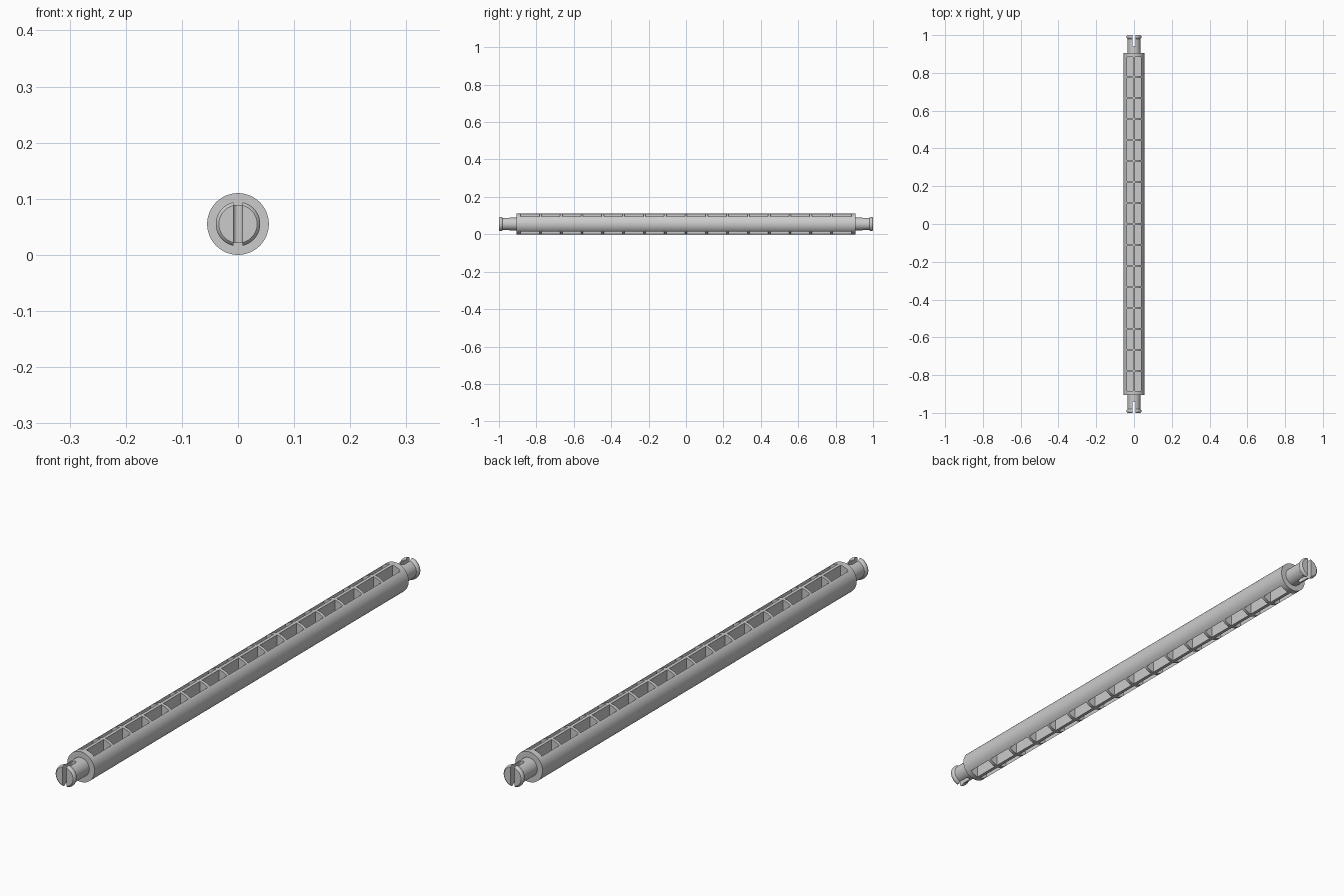
import bpy, bmesh, math
from mathutils import Matrix, Vector

if "Cube" in bpy.data.objects:
    bpy.data.objects.remove(bpy.data.objects["Cube"])

R, ZC, HALF = 0.055, 0.055, 0.906     # body radius, axis height, half length
N, PITCH, GAP = 16, 0.1112, 0.012     # pockets along the length
WEB, WALL, FLOOR = 0.006, 0.037, 0.007


def new_object(name, bm):
    bmesh.ops.recalc_face_normals(bm, faces=bm.faces)
    me = bpy.data.meshes.new(name)
    bm.to_mesh(me)
    bm.free()
    ob = bpy.data.objects.new(name, me)
    bpy.context.collection.objects.link(ob)
    return ob


def lathe(name, profile, seg=64):
    """Closed solid turned round the y axis from (y, radius) points."""
    bm = bmesh.new()
    rings = []
    for y, r in profile:
        rings.append([bm.verts.new((r * math.cos(2 * math.pi * i / seg), y,
                                    ZC + r * math.sin(2 * math.pi * i / seg)))
                      for i in range(seg)])
    for a, b in zip(rings, rings[1:]):
        for i in range(seg):
            j = (i + 1) % seg
            bm.faces.new((a[i], a[j], b[j], b[i]))
    bm.faces.new(rings[0])
    bm.faces.new(rings[-1])
    return new_object(name, bm)


def add_box(bm, lo, hi):
    lo, hi = Vector(lo), Vector(hi)
    m = Matrix.Translation((lo + hi) / 2) @ Matrix.Diagonal((*(hi - lo), 1))
    bmesh.ops.create_cube(bm, size=1, matrix=m)


def carve(ob, cutter):
    mod = ob.modifiers.new("carve", 'BOOLEAN')
    mod.operation, mod.solver, mod.object = 'DIFFERENCE', 'EXACT', cutter
    bpy.ops.object.select_all(action='DESELECT')
    bpy.context.view_layer.objects.active = ob
    ob.select_set(True)
    bpy.ops.object.modifier_apply(modifier=mod.name)
    bpy.data.objects.remove(cutter)
    bpy.ops.object.shade_smooth_by_angle(angle=math.radians(35))


# Long round body with two rows of pockets above and below
body = lathe("body", [(-HALF, R), (HALF, R)])
bm = bmesh.new()
for k in range(N):
    y = (k - (N - 1) / 2) * PITCH
    h = (PITCH - GAP) / 2
    for x0, x1 in ((WEB, WALL), (-WALL, -WEB)):
        for z0, z1 in ((FLOOR, 0.08), (-0.08, -FLOOR)):
            add_box(bm, (x0, y - h, ZC + z0), (x1, y + h, ZC + z1))
carve(body, new_object("pocket_cutter", bm))

# Split end pins with a rounded snap lip
PIN = [(0.9, 0.034), (0.98, 0.034), (0.984, 0.038), (0.988, 0.0395),
       (0.993, 0.0395), (0.997, 0.038), (1.0, 0.034)]
SLOT, SLOT_END = 0.008, 0.948
for name, s in (("front_pin", -1), ("back_pin", 1)):
    pin = lathe(name, [(s * y, r) for y, r in PIN])
    # Slot with a rounded inner end
    outline = [(SLOT, 1.05)] + [
        (SLOT * math.cos(a), SLOT_END - SLOT * math.sin(a))
        for a in (math.pi * i / 12 for i in range(13))] + [(-SLOT, 1.05)]
    bm = bmesh.new()
    face = bm.faces.new([bm.verts.new((x, s * y, ZC - 0.06)) for x, y in outline])
    ext = bmesh.ops.extrude_face_region(bm, geom=[face])
    bmesh.ops.translate(bm, vec=(0, 0, 0.12),
                        verts=[v for v in ext["geom"] if isinstance(v, bmesh.types.BMVert)])
    carve(pin, new_object("slot_cutter", bm))
